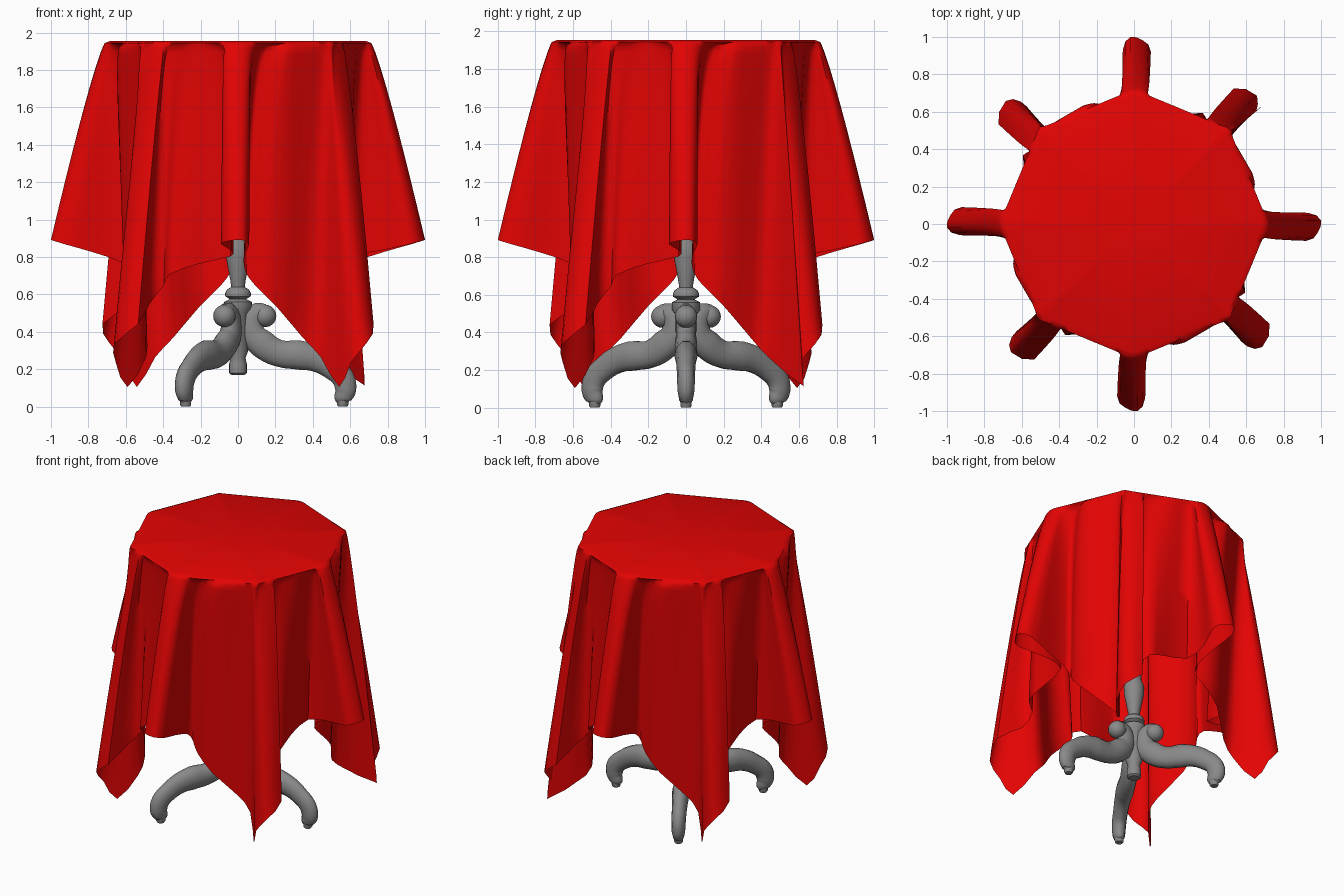
import bpy, bmesh, math
from mathutils import Vector

if "Cube" in bpy.data.objects:
    bpy.data.objects.remove(bpy.data.objects["Cube"])


def material(name, color):
    m = bpy.data.materials.new(name)
    m.use_nodes = True
    m.diffuse_color = color
    m.node_tree.nodes["Principled BSDF"].inputs["Base Color"].default_value = color
    return m


RED = material("red cloth", (0.77, 0.001, 0.001, 1))
GREY = material("grey base", (0.25, 0.25, 0.25, 1))


def finish(obj, mat, angle):
    obj.data.materials.clear()
    obj.data.materials.append(mat)
    bpy.ops.object.select_all(action='DESELECT')
    obj.select_set(True)
    bpy.context.view_layer.objects.active = obj
    bpy.ops.object.shade_smooth_by_angle(angle=math.radians(angle))


def add_mesh(name, bm, mat, angle=40):
    bmesh.ops.recalc_face_normals(bm, faces=bm.faces)
    me = bpy.data.meshes.new(name)
    bm.to_mesh(me)
    bm.free()
    obj = bpy.data.objects.new(name, me)
    bpy.context.collection.objects.link(obj)
    finish(obj, mat, angle)
    return obj


def lathe(name, profile, mat, sides=20):
    bm = bmesh.new()
    rings = []
    for r, z in profile:
        ring = []
        for i in range(sides):
            a = math.tau * i / sides
            ring.append(bm.verts.new((r * math.cos(a), r * math.sin(a), z)))
        rings.append(ring)
    for lo, hi in zip(rings, rings[1:]):
        for i in range(sides):
            j = (i + 1) % sides
            bm.faces.new((lo[i], lo[j], hi[j], hi[i]))
    bm.faces.new(rings[0])
    bm.faces.new(rings[-1])
    return add_mesh(name, bm, mat)


# Cloth: a square sheet hanging in eight folds off an eight-cornered top
TOP_R, TOP_Z, HALF = 0.72, 1.955, 1.81

# Hem sections of a fold: (material angle, outward, sideways)
side_fold = [(-18, .58, -.22), (-13.5, .59, -.04), (-9, .76, -.035), (-5, .92, -.09),
             (-1.5, .98, -.05), (2, 1.0, .02), (6, .93, .06), (11, .77, .04),
             (17, .62, .03), (22, .58, .045)]
corner_fold = [(-18.5, .49, -.36), (-13, .57, -.275), (-7, .60, -.11), (-4, .66, -.035),
               (0, .80, -.035), (3, .89, -.035), (5.5, .95, .02), (9, .89, .135),
               (14, .73, .065), (19, .66, .10), (22.5, .68, .16)]
# The back right corner sticks out further
far_corner = [(a, u + .12 if a == 0 else u, w) for a, u, w in corner_fold]


def top_edge(phi):
    a = math.radians(phi)
    off = (a + math.pi / 8) % (math.pi / 4) - math.pi / 8
    r = TOP_R * math.cos(math.pi / 8) / math.cos(math.pi / 8 - abs(off))
    return Vector((r * math.cos(a), r * math.sin(a)))


# Gather the hem stations all the way round
stations = []
for k in range(4):
    corner = far_corner if k == 0 else corner_fold
    stations += [(90 * k, 90 * k + a, u, w) for a, u, w in side_fold]
    stations += [(90 * k + 45, 90 * k + 45 + a, u, w) for a, u, w in corner]


def station_point(i, t):
    """Cloth position at one station, t from rim to hem."""
    base, phi, u, w = stations[i]
    b = math.radians(base)
    out, side = Vector((math.cos(b), math.sin(b))), Vector((-math.sin(b), math.cos(b)))
    start = top_edge(phi)
    u0, w0 = start.dot(out), start.dot(side)
    uu = u0 + (u - u0) * t ** 0.85
    ww = w0 + (w - w0) * t ** 0.22
    p = math.radians(phi)
    length = HALF / max(abs(math.cos(p)), abs(math.sin(p))) - TOP_R
    drop = math.sqrt(length ** 2 - (u - u0) ** 2)
    xy = out * uu + side * ww
    return Vector((xy.x, xy.y, TOP_Z - 0.012 - drop * t))


def spline(p0, p1, p2, p3, s):
    return p1 + 0.5 * s * (p2 - p0 + s * (2 * p0 - 5 * p1 + 4 * p2 - p3
                                          + s * (3 * (p1 - p2) + p3 - p0)))


bm = bmesh.new()
STEPS, count = 2, len(stations)
rows = []
for t in (0, .015, .04, .08, .14, .22, .32, .44, .56, .68, .8, .9, 1):
    pts = [station_point(i, t) for i in range(count)]
    row = []
    for i in range(count):
        quad = [pts[(i + d) % count] for d in (-1, 0, 1, 2)]
        row += [bm.verts.new(spline(*quad, s / STEPS)) for s in range(STEPS)]
    rows.append(row)
n = len(rows[0])
# Flat top closes inward to the centre
inner = [bm.verts.new((v.co.x * .96, v.co.y * .96, TOP_Z)) for v in rows[0]]
rows.insert(0, inner)
for hi, lo in zip(rows, rows[1:]):
    for i in range(n):
        j = (i + 1) % n
        bm.faces.new((hi[i], lo[i], lo[j], hi[j]))
centre = bm.verts.new((0, 0, TOP_Z))
for i in range(n):
    bm.faces.new((centre, inner[i], inner[(i + 1) % n]))
add_mesh("tablecloth", bm, RED, 60)

# Table top hidden under the cloth
lathe("table_top", [(.62, 1.87), (.64, 1.89), (.64, 1.93)], GREY, 8)

# Turned column
lathe("column", [(.035, .17), (.047, .18), (.047, .23), (.04, .26), (.055, .30), (.06, .50),
                 (.075, .52), (.075, .56), (.045, .575), (.068, .59), (.07, .605),
                 (.06, .625), (.036, .64), (.042, .68), (.065, .80), (.068, .86),
                 (.05, .91), (.05, 1.0), (.07, 1.1), (.055, 1.5), (.08, 1.8),
                 (.12, 1.88)], GREY)

# Three scrolled legs with a foot pad each
leg_path = [(.15, .49, .06), (.09, .49, .062), (.075, .40, .07), (.13, .335, .08),
            (.22, .285, .075), (.33, .275, .082), (.42, .255, .073), (.50, .21, .066),
            (.56, .155, .064), (.575, .09, .06), (.56, .04, .048), (.56, .02, .03)]


def leg(index):
    angle = math.tau * index / 3
    curve = bpy.data.curves.new("leg", 'CURVE')
    curve.dimensions = '3D'
    curve.bevel_depth, curve.bevel_resolution = 1.0, 3
    curve.resolution_u, curve.use_fill_caps = 4, True
    sp = curve.splines.new('BEZIER')
    sp.bezier_points.add(len(leg_path) - 1)
    for p, (x, z, r) in zip(sp.bezier_points, leg_path):
        p.co, p.radius = (x, 0, z), r
        p.handle_left_type = p.handle_right_type = 'AUTO'
    obj = bpy.data.objects.new("leg_%d" % (index + 1), curve)
    bpy.context.collection.objects.link(obj)
    obj.scale.y = 0.75
    obj.rotation_euler.z = angle
    bpy.ops.object.select_all(action='DESELECT')
    obj.select_set(True)
    bpy.context.view_layer.objects.active = obj
    bpy.ops.object.convert(target='MESH')
    finish(bpy.context.object, GREY, 50)

    bm = bmesh.new()
    bmesh.ops.create_uvsphere(bm, u_segments=16, v_segments=10, radius=.06)
    ball = add_mesh("leg_scroll_%d" % (index + 1), bm, GREY)
    ball.location = (.145 * math.cos(angle), .145 * math.sin(angle), .485)

    pad = lathe("foot_pad_%d" % (index + 1), [(.024, 0), (.03, .01), (.03, .04)], GREY, 12)
    pad.location = (.56 * math.cos(angle), .56 * math.sin(angle), 0)


for i in range(3):
    leg(i)
